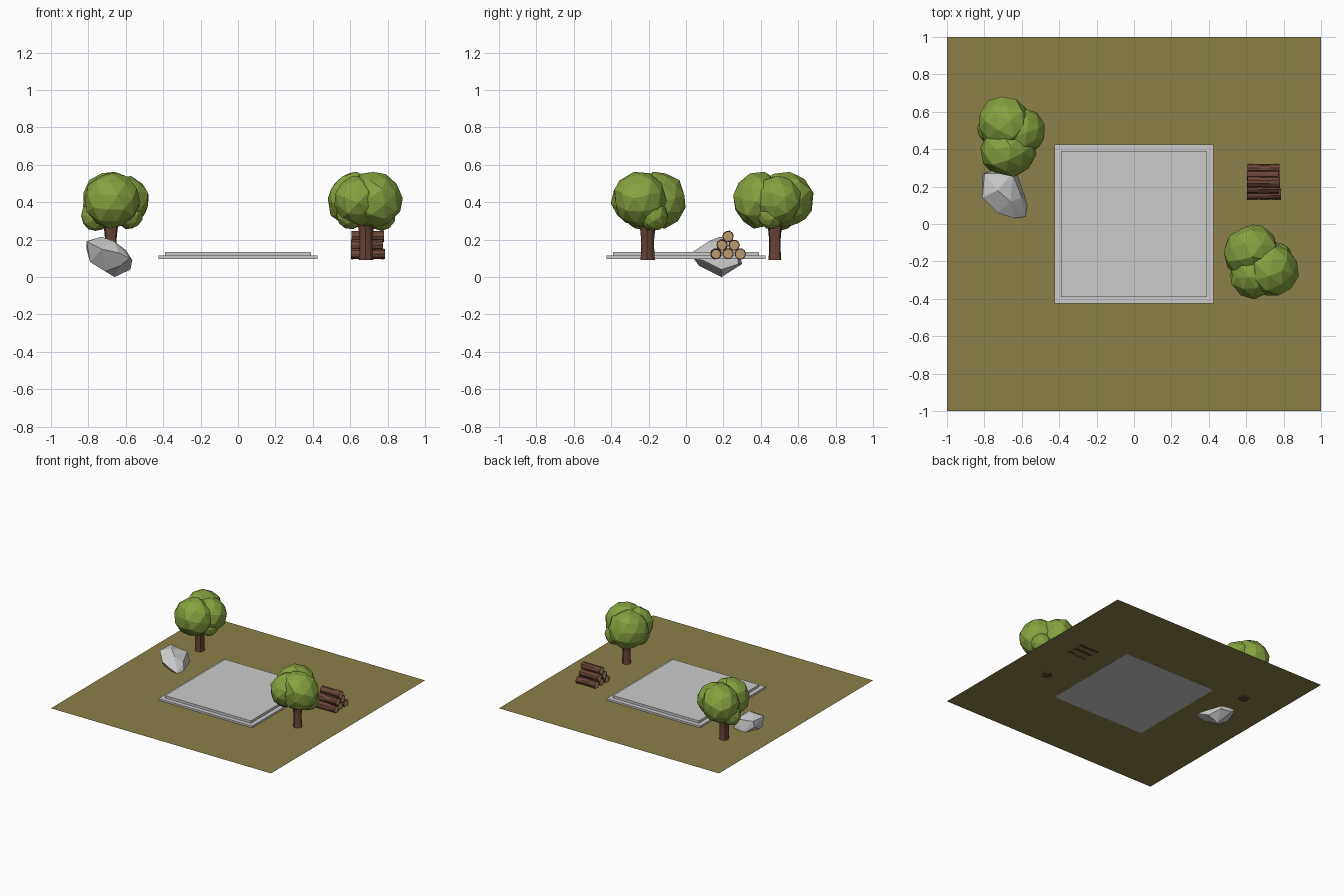
import bpy, bmesh, math, random
from mathutils import Vector, Matrix

if "Cube" in bpy.data.objects:
    bpy.data.objects.remove(bpy.data.objects["Cube"])

random.seed(4)


def mat(name, rgb):
    m = bpy.data.materials.new(name)
    m.diffuse_color = (*rgb, 1)
    m.use_nodes = True
    m.node_tree.nodes["Principled BSDF"].inputs["Base Color"].default_value = m.diffuse_color
    return m


GRASS = mat("grass", (0.26, 0.22, 0.065))
LEAF = mat("leaf", (0.24, 0.36, 0.05))
BARK = mat("bark", (0.14, 0.06, 0.038))
WOOD = mat("cut_wood", (0.50, 0.33, 0.15))


def finish(bm, name, *mats):
    bmesh.ops.recalc_face_normals(bm, faces=bm.faces)
    me = bpy.data.meshes.new(name)
    bm.to_mesh(me)
    bm.free()
    for m in mats:
        me.materials.append(m)
    ob = bpy.data.objects.new(name, me)
    bpy.context.collection.objects.link(ob)
    return ob


def slab(name, half, z0, z1):
    bm = bmesh.new()
    bmesh.ops.create_cube(bm, size=1, matrix=Matrix.Translation((0, 0, (z0 + z1) / 2))
                          @ Matrix.Diagonal((2 * half, 2 * half, z1 - z0, 1)))
    finish(bm, name)


def loft(bm, rings):
    """Skin a list of vertex rings and cap both ends; returns the caps."""
    rings = [[bm.verts.new(p) for p in r] for r in rings]
    n = len(rings[0])
    for a, b in zip(rings, rings[1:]):
        for i in range(n):
            bm.faces.new((a[i], a[(i + 1) % n], b[(i + 1) % n], b[i]))
    return [bm.faces.new(rings[0][::-1]), bm.faces.new(rings[-1])]


# ground sheet
bm = bmesh.new()
bmesh.ops.create_grid(bm, x_segments=1, y_segments=1, size=1,
                      matrix=Matrix.Translation((0, 0, 0.10)))
finish(bm, "ground", GRASS)

# two-step stone platform
slab("platform_base", 0.425, 0.097, 0.115)
slab("platform_top", 0.39, 0.115, 0.135)

# boulder, a faceted hull partly sunk in the ground
bm = bmesh.new()
for p in [(-0.81, 0.27, 0.15), (-0.80, 0.27, 0.195), (-0.81, 0.14, 0.19),
          (-0.73, 0.18, 0.215), (-0.65, 0.27, 0.175), (-0.79, 0.15, 0.08),
          (-0.73, 0.06, 0.15), (-0.64, 0.03, 0.13), (-0.58, 0.04, 0.10),
          (-0.565, 0.09, 0.09), (-0.575, 0.19, 0.04), (-0.66, 0.19, 0.0),
          (-0.71, 0.30, 0.07), (-0.62, 0.28, 0.07), (-0.60, 0.14, 0.145),
          (-0.71, 0.13, 0.03), (-0.63, 0.07, 0.06), (-0.66, 0.12, 0.19)]:
    bm.verts.new(p)
hull = bmesh.ops.convex_hull(bm, input=bm.verts)
loose = [v for v in bm.verts if not v.link_faces]
bmesh.ops.delete(bm, geom=loose, context='VERTS')
bmesh.ops.dissolve_limit(bm, angle_limit=math.radians(6), verts=bm.verts, edges=bm.edges)
finish(bm, "boulder")

# trees: flared trunk and a clump of faceted leaf balls (centre, radii)
BALLS = [((0.005, -0.085, 0.41), (0.152, 0.138, 0.150)),
         ((-0.01, 0.06, 0.417), (0.142, 0.148, 0.153)),
         ((0.08, 0.02, 0.41), (0.125, 0.125, 0.135)),
         ((0.10, -0.02, 0.33), (0.070, 0.070, 0.075)),
         ((-0.08, 0.03, 0.325), (0.078, 0.078, 0.080))]


def tree(name, x, y, turn):
    place = Matrix.Translation((x, y, 0)) @ Matrix.Rotation(math.radians(turn), 4, 'Z')
    bm = bmesh.new()
    rings = []
    for z, r in [(0.09, 0.036), (0.125, 0.033), (0.20, 0.032), (0.25, 0.037), (0.32, 0.048)]:
        rings.append([(r * k * math.cos(i * math.tau / 8), r * k * math.sin(i * math.tau / 8), z)
                      for i in range(8) for k in [1.08 if i % 2 else 0.96]])
    loft(bm, rings)
    finish(bm, name + "_trunk", BARK).matrix_world = place
    bm = bmesh.new()
    rng = random.Random(11)
    for c, r in BALLS:
        spin = Matrix.Rotation(rng.uniform(0, 6), 4, 'Z') @ Matrix.Rotation(rng.uniform(0, 6), 4, 'X')
        ball = bmesh.ops.create_icosphere(bm, subdivisions=2, radius=1, matrix=spin)
        for v in ball["verts"]:
            v.co *= rng.uniform(0.96, 1.05)
            v.co = Vector(c) + Vector(a * b for a, b in zip(v.co, r))
    finish(bm, name + "_foliage", LEAF).matrix_world = place


tree("left_tree", -0.68, 0.475, 0)
tree("right_tree", 0.685, -0.205, -139)

# log pile: rows of three, two and one
for row, count in enumerate((3, 2, 1)):
    for j in range(count):
        cy = 0.225 + (j - (count - 1) / 2) * 0.065
        cz = 0.124 + row * 0.047
        x0, x1 = 0.60 + random.uniform(0, 0.012), 0.787 - random.uniform(0, 0.014)
        bm = bmesh.new()
        rings = []
        for t in (0, 0.35, 0.7, 1):
            r = 0.029 * random.uniform(0.96, 1.04)
            rings.append([(x0 + t * (x1 - x0),
                           cy + r * random.uniform(0.96, 1.05) * math.cos(i * math.tau / 10),
                           cz + r * random.uniform(0.96, 1.05) * math.sin(i * math.tau / 10))
                          for i in range(10)])
        caps = loft(bm, rings)
        bmesh.ops.recalc_face_normals(bm, faces=bm.faces)
        bmesh.ops.inset_individual(bm, faces=caps, thickness=0.006, depth=-0.003)
        for f in caps:
            f.material_index = 1
        finish(bm, f"log_{row + 1}_{j + 1}", BARK, WOOD)
